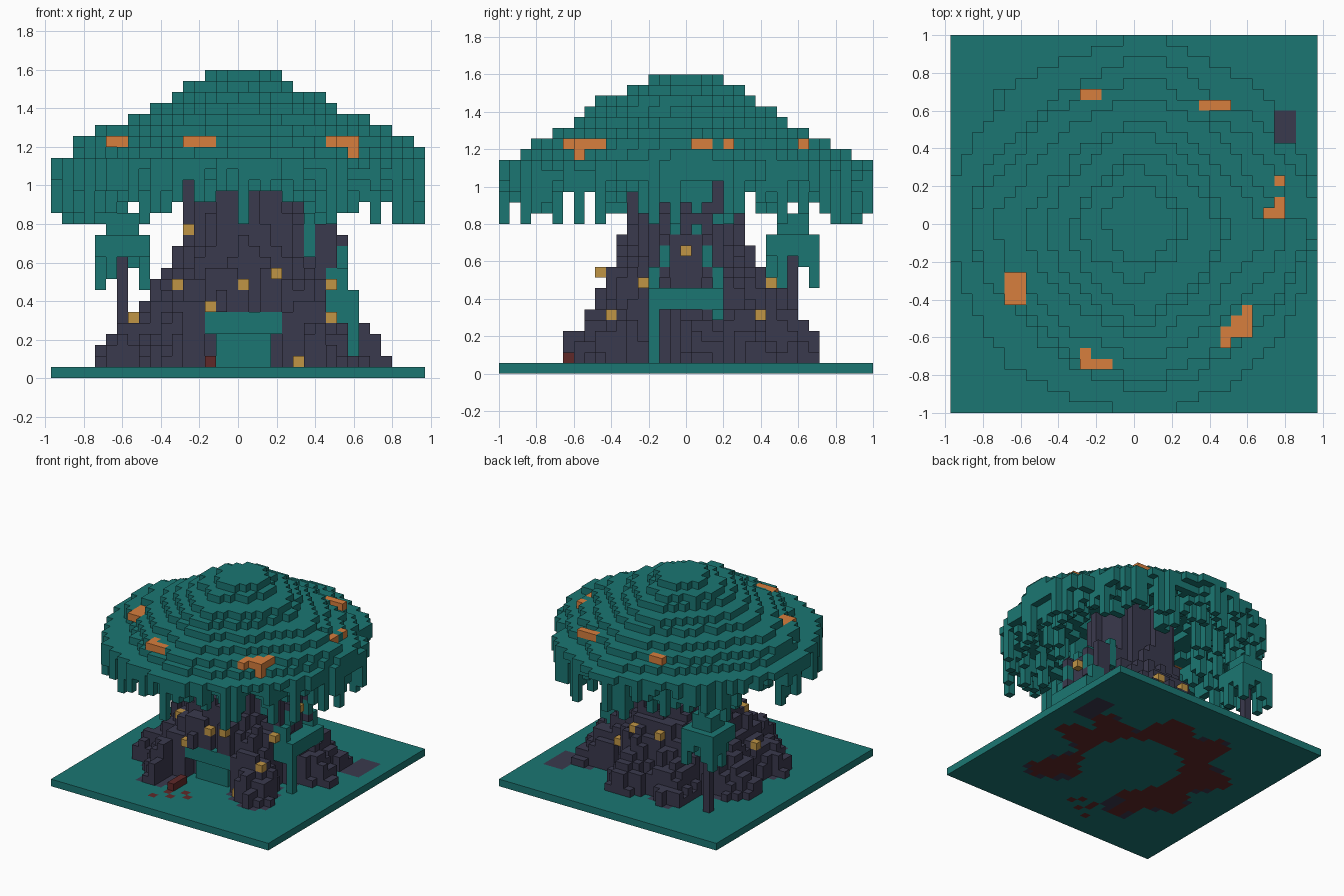
import bpy, bmesh, math, random
from mathutils import Vector, noise

random.seed(7)
cube = bpy.data.objects.get("Cube")
if cube:
    bpy.data.objects.remove(cube, do_unlink=True)

V = 2 / 35                      # size of one block
NX, NY = 34, 35


def material(name, rgb):
    m = bpy.data.materials.new(name)
    m.use_nodes = True
    m.diffuse_color = (*rgb, 1)
    m.node_tree.nodes["Principled BSDF"].inputs["Base Color"].default_value = (*rgb, 1)
    return m


TEAL, BARK, ORANGE, LAMP, RED = range(5)
MATS = [material("teal_leaf", (.011, .183, .17)), material("dark_bark", (.042, .041, .075)),
        material("orange_bloom", (.68, .21, .047)), material("lamp_yellow", (.53, .3, .06)),
        material("red_earth", (.115, .022, .022))]
SIDES = [Vector(d) for d in ((1, 0, 0), (-1, 0, 0), (0, 1, 0), (0, -1, 0), (0, 0, 1), (0, 0, -1))]


def pos(i, j):
    return (i + .5 - NX / 2) * V, (j + .5 - NY / 2) * V


def build(name, cells):
    """Turn a dictionary of blocks into one mesh holding only the outer faces."""
    bm = bmesh.new()
    corners = {}

    def corner(p):
        key = tuple(round(c) for c in p)
        if key not in corners:
            corners[key] = bm.verts.new(((key[0] - NX / 2) * V, (key[1] - NY / 2) * V, key[2] * V))
        return corners[key]

    for cell, colour in cells.items():
        mid = Vector(cell) + Vector((.5, .5, .5))
        for n in SIDES:
            if tuple(round(a + b) for a, b in zip(cell, n)) in cells:
                continue
            u = Vector((n.y, n.z, n.x)) / 2
            w = n.cross(u)
            c = mid + n / 2
            face = bm.faces.new([corner(c + u + w), corner(c - u + w), corner(c - u - w), corner(c + u - w)])
            face.material_index = colour
    bmesh.ops.recalc_face_normals(bm, faces=bm.faces)
    mesh = bpy.data.meshes.new(name)
    bm.to_mesh(mesh)
    bm.free()
    for m in MATS:
        mesh.materials.append(m)
    ob = bpy.data.objects.new(name, mesh)
    bpy.context.collection.objects.link(ob)


def box(cells, x, y, z, colour):
    """Fill the blocks whose centres lie in the given ranges."""
    for i in range(NX):
        for j in range(NY):
            px, py = pos(i, j)
            if x[0] < px < x[1] and y[0] < py < y[1]:
                for k in range(28):
                    if z[0] < (k + .5) * V < z[1]:
                        cells[i, j, k] = colour


# Trunk with spreading roots
ROOT = [.8, .78, .75, .71, .66, .6, .54, .49, .46, .43, .38, .35, .33, .32, .31]
LOBES = [(33, 15), (80, 19), (116, 20), (163, 26), (205, 24), (237, 23), (-44, 20), (8, 13)]


def lobe(x, y):
    a = math.degrees(math.atan2(y, x))
    return max(math.exp(-(((a - c + 180) % 360 - 180) / w) ** 2) for c, w in LOBES)


def in_trunk(x, y, k, jitter):
    outer = ROOT[k] if k < len(ROOT) else .3
    core = min(.42, outer)
    if k > 10:
        jitter /= 2
    return abs(y) < .73 and math.hypot(x - .03, y) < core + (outer - core) * lobe(x, y) + jitter


trunk = {}
for i in range(NX):
    for j in range(NY):
        x, y = pos(i, j)
        jitter = random.uniform(-.04, .035)
        for k in range(1, 21):
            if in_trunk(x, y, k, jitter):
                trunk[i, j, k] = BARK
# Entrance recess in the front
for c in list(trunk):
    x, y = pos(*c[:2])
    if c[2] < 6 and (abs(x - .03) < .2 and y < -.3 or abs(x - .03) < .32 and y < -.45):
        del trunk[c]
build("trunk", trunk)

# Door and awning
door = {}
box(door, (-.12, .18), (-.35, -.28), (.05, .3), TEAL)
box(door, (-.18, .23), (-.41, -.28), (.22, .35), TEAL)
build("front_door", door)

# Ground slab with root and earth patches
ground = {}
for i in range(NX):
    for j in range(NY):
        x, y = pos(i, j)
        col = TEAL
        if math.hypot(x - .03, y) > .38 and in_trunk(x, y, 1, 0) and not (abs(x - .03) < .2 and y < 0):
            col = RED if (i, j, 1) in trunk else BARK
        ground[i, j, 0] = col
box(ground, (.68, .86), (.3, .61), (0, .06), BARK)
for x, y in ((-.03, -.62), (.03, -.68), (-.2, -.8), (-.08, -.74), (-.14, -.63), (-.14, -.69)):
    box(ground, (x - .03, x + .03), (y - .03, y + .03), (0, .06), RED)
build("ground", ground)
mound = {}
box(mound, (-.18, -.11), (-.64, -.5), (.05, .12), RED)
build("earth_mound", mound)

# Canopy: extents of each layer, from the top down (x min, x max, y min, y max)
LAYERS = {27: (-.17, .23, -.2, .2), 26: (-.29, .29, -.31, .31), 25: (-.34, .46, -.48, .37),
          24: (-.46, .51, -.54, .48), 23: (-.57, .68, -.6, .54), 22: (-.74, .8, -.72, .66),
          21: (-.86, .91, -.83, .77), 20: (-.88, .97, -.89, .89), 19: (-.97, .97, -1, 1)}


def spread(x, y, k):
    """Below 1 inside the layer, above 1 outside."""
    if k not in LAYERS or k > 20 and x > .8 and 0 < y < .28:
        return 9
    a, b, c, d = LAYERS[k]
    p = 1.85 if k < 20 else 1.5
    u = abs(x - (a + b) / 2) * 2 / (b - a)
    v = abs(y - (c + d) / 2) * 2 / (d - c)
    t = math.atan2(y, x)
    return (u ** p + v ** p) ** (1 / p) + .07 * noise.noise((3 * math.cos(t), 3 * math.sin(t), k * .35))


SPOTS = ((-.29, -.17, .66, .72), (.34, .51, .6, .66), (.68, .8, .02, .09), (.74, .8, .08, .15),
         (.74, .8, .19, .27), (-.7, -.57, -.44, -.25), (.46, .58, -.61, -.54), (.46, .52, -.66, -.6),
         (.52, .63, -.54, -.48), (.57, .63, -.6, -.42), (-.29, -.11, -.78, -.71), (-.29, -.22, -.72, -.65))
canopy = {}
for i in range(NX):
    for j in range(NY):
        x, y = pos(i, j)
        if x > .74 and .43 < y < .62:
            continue
        top = None
        for k in LAYERS:
            if spread(x, y, k) < 1:
                top = top or k
                if spread(x, y, k + 1) > .86:
                    canopy[i, j, k] = TEAL
        # Hanging vines around the rim and a few inside
        f = spread(x, y, 19)
        low = None
        if .84 < f < 1:
            low = random.choices(range(14, 20), (2, 3, 5, 9, 11, 9))[0]
        elif .45 < f <= .84 and random.random() < .13:
            low = random.choice((16, 17, 18))
        if low and top:
            for k in range(low, top):
                canopy[i, j, k] = TEAL
        # Orange blooms, open to the hollow underside
        if any(a < x < b and c < y < d for a, b, c, d in SPOTS):
            for k in range(22, 28):
                canopy.pop((i, j, k), None)
            canopy[i, j, 21] = ORANGE
            if x > .57 and -.6 < y < -.53:
                canopy[i, j, 20] = ORANGE
            elif not low:
                canopy.pop((i, j, 20), None)
build("canopy", canopy)

# Side balcony with post, arch and hanging leaves
balcony = {}
box(balcony, (.34, .63), (-.2, .2), (.33, .46), TEAL)
for s in (-1, 1):
    def span(a, b):
        return tuple(sorted((s * a, s * b)))
    box(balcony, (.4, .57), span(.14, .2), (.28, .6), TEAL)
    box(balcony, (.4, .57), span(.08, .15), (.57, .69), TEAL)
    box(balcony, (.34, .52), span(.03, .09), (.68, .8), TEAL)
    box(balcony, (.34, .4), span(.14, .2), (.62, .86), TEAL)
    box(balcony, (.4, .52), span(.14, .2), (.57, .8), BARK)
    box(balcony, (.4, .57), span(.08, .14), (.68, .75), BARK)
    box(balcony, (.4, .57), span(.08, .14), (.5, .58), BARK)
box(balcony, (.56, .63), (-.2, -.14), (.05, .46), TEAL)
box(balcony, (.4, .52), (-.09, .09), (.46, .75), BARK)
build("side_balcony", balcony)

# Sapling
stem, leaves = {}, {}
box(stem, (-.63, -.57), (.54, .6), (.05, .63), BARK)
build("sapling_stem", stem)
box(leaves, (-.69, -.51), (.48, .66), (.73, .86), TEAL)
box(leaves, (-.75, -.46), (.42, .72), (.62, .75), TEAL)
for i, j, k in list(leaves):
    x, y = pos(i, j)
    edge = max(abs(x + .6), abs(y - .57))
    if k == 11 and edge > .1 and abs(x + .6) > .03 and random.random() < .7:
        for n in range(random.choice((8, 9, 10, 10)), 11):
            leaves[i, j, n] = TEAL
build("sapling_leaves", leaves)

# Lanterns: each sits on the first free block outward from its start point
solid = {**trunk, **balcony, **door}
for n, (x, y, z, dx, dy) in enumerate((
        (.03, -.17, .49, 0, -1), (.2, -.17, .54, 0, -1), (-.14, -.17, .37, 0, -1), (-.31, -.17, .49, 0, -1),
        (.49, -.23, .49, 0, -1), (.49, -.34, .31, 0, -1), (.31, -.4, .09, 0, -1), (-.26, -.06, .77, 0, -1),
        (.14, .17, .49, 0, 1), (-.09, .17, .49, 0, 1), (.31, .23, .31, 0, 1), (.49, 0, .66, 1, 0),
        (-.31, -.12, .34, -1, 0))):
    i, j, k = int(x / V + NX / 2), int(y / V + NY / 2), int(z / V)
    while (i, j, k) in solid:
        i, j = i + dx, j + dy
    build("lantern_%d" % (n + 1), {(i, j, k): LAMP})
